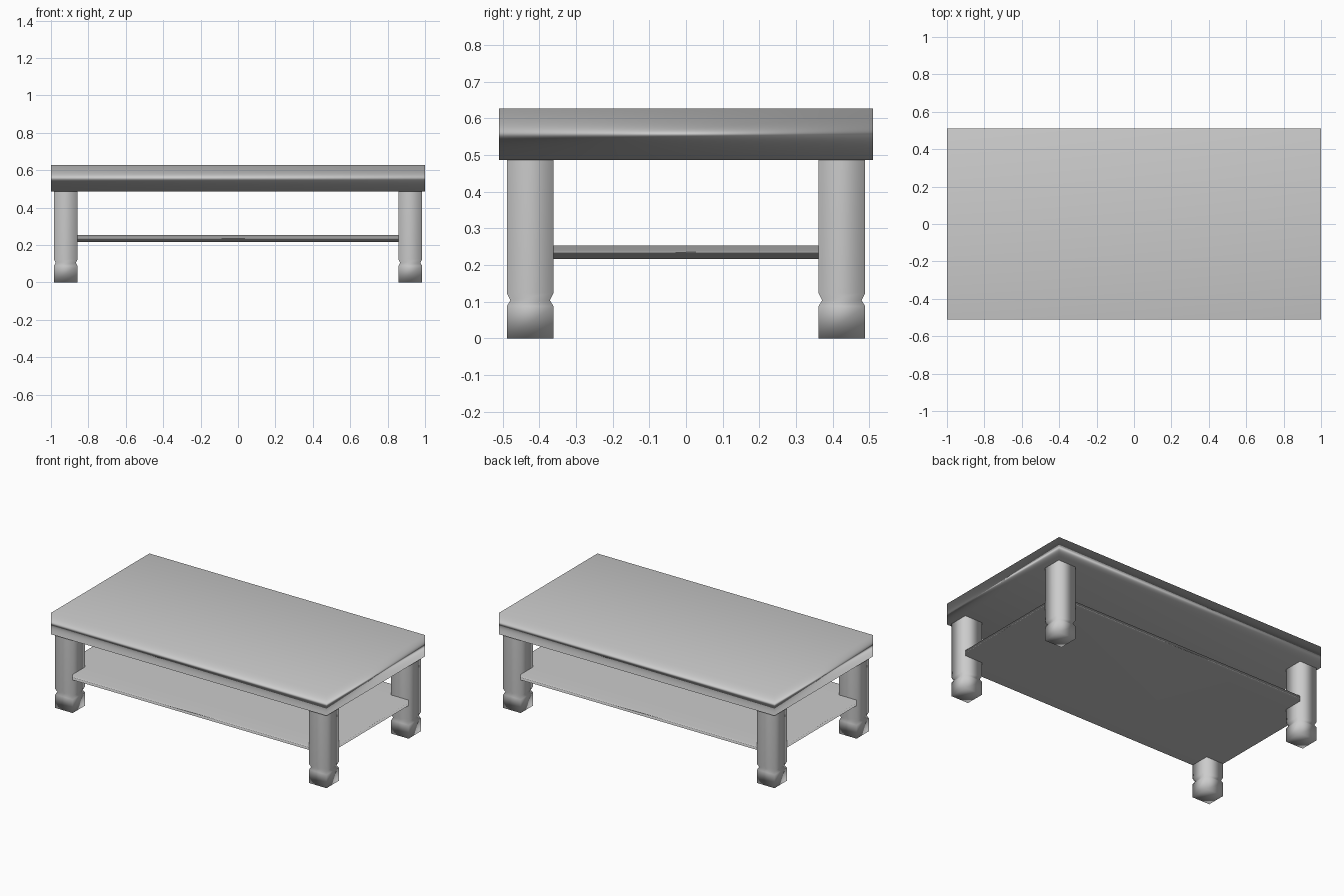
import bpy
import bmesh
from mathutils import Vector

if "Cube" in bpy.data.objects:
    bpy.data.objects.remove(bpy.data.objects["Cube"])

LEG_X, LEG_Y, LEG_HALF = 0.921, 0.425, 0.0635
TOP_Z0, TOP_Z1 = 0.487, 0.627
SHELF_Z0, SHELF_Z1 = 0.217, 0.253


def finish(name, bm):
    """Turn a bmesh into a smooth object whose normals follow the largest faces."""
    bmesh.ops.recalc_face_normals(bm, faces=bm.faces)
    mesh = bpy.data.meshes.new(name)
    bm.to_mesh(mesh)
    bm.free()
    mesh.shade_smooth()
    normals = [Vector() for _ in mesh.vertices]
    for poly in mesh.polygons:
        for v in poly.vertices:
            normals[v] += poly.normal * poly.area
    mesh.normals_split_custom_set_from_vertices([n.normalized() for n in normals])
    obj = bpy.data.objects.new(name, mesh)
    bpy.context.collection.objects.link(obj)
    return obj


def slab(name, outline, z0, z1):
    """Extrude a flat outline from z0 up to z1."""
    bm = bmesh.new()
    low = [bm.verts.new((x, y, z0)) for x, y in outline]
    high = [bm.verts.new((x, y, z1)) for x, y in outline]
    n = len(outline)
    bm.faces.new(low[::-1])
    bm.faces.new(high)
    for i in range(n):
        j = (i + 1) % n
        bm.faces.new((low[i], low[j], high[j], high[i]))
    return finish(name, bm)


def leg(name, cx, cy):
    """Square leg with a V groove above the foot, open where it meets the top."""
    profile = [(LEG_HALF, 0.0), (LEG_HALF, 0.088), (0.054, 0.104),
               (LEG_HALF, 0.124), (LEG_HALF, TOP_Z0)]
    bm = bmesh.new()
    rings = [[bm.verts.new((cx + sx * h, cy + sy * h, z))
              for sx, sy in ((-1, -1), (1, -1), (1, 1), (-1, 1))]
             for h, z in profile]
    bm.faces.new(rings[0][::-1])
    for a, b in zip(rings, rings[1:]):
        for i in range(4):
            j = (i + 1) % 4
            bm.faces.new((a[i], a[j], b[j], b[i]))
    return finish(name, bm)


# Thick table top
slab("table_top", [(-1, -0.51), (1, -0.51), (1, 0.51), (-1, 0.51)], TOP_Z0, TOP_Z1)

# Lower shelf, notched around the legs and flush with their outer faces
xo, xi = LEG_X + LEG_HALF, LEG_X - LEG_HALF
yo, yi = LEG_Y + LEG_HALF, LEG_Y - LEG_HALF
slab("lower_shelf",
     [(-xi, -yo), (xi, -yo), (xi, -yi), (xo, -yi), (xo, yi), (xi, yi),
      (xi, yo), (-xi, yo), (-xi, yi), (-xo, yi), (-xo, -yi), (-xi, -yi)],
     SHELF_Z0, SHELF_Z1)

# Four legs
for sy, depth in ((-1, "front"), (1, "back")):
    for sx, side in ((-1, "left"), (1, "right")):
        leg(f"{depth}_{side}_leg", sx * LEG_X, sy * LEG_Y)
